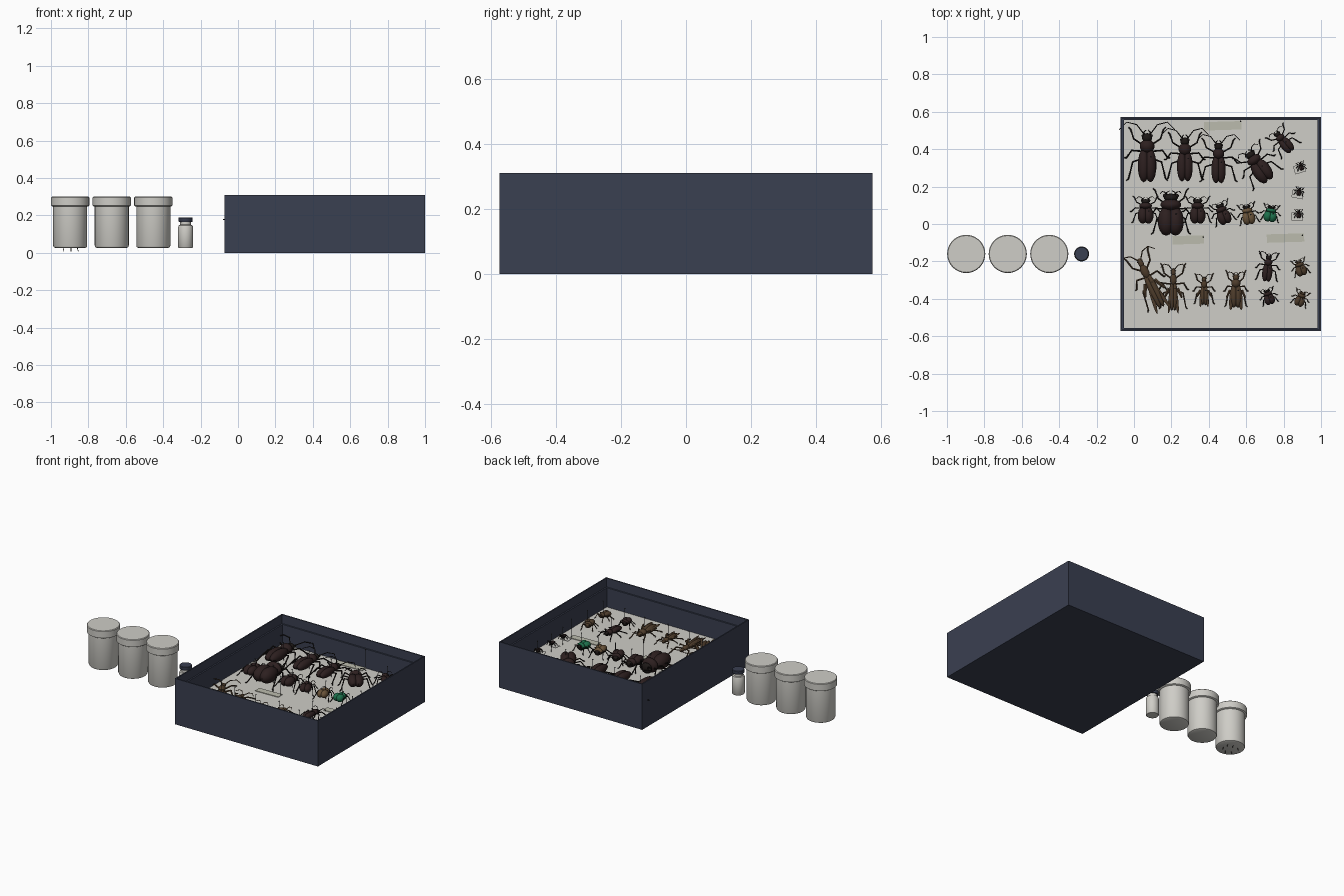
import bpy, bmesh, math
from mathutils import Matrix, Vector

cube = bpy.data.objects.get("Cube")
if cube:
    bpy.data.objects.remove(cube, do_unlink=True)


def material(name, r, g, b):
    m = bpy.data.materials.new(name)
    m.use_nodes = True
    m.diffuse_color = (r, g, b, 1)
    m.node_tree.nodes["Principled BSDF"].inputs["Base Color"].default_value = (r, g, b, 1)
    return m


NAVY = material("navy", .042, .05, .082)
WHITE = material("off white", .62, .61, .57)
PAPER = material("label paper", .5, .5, .42)
DARK = material("dark maroon", .026, .014, .014)
BLACK = material("limb black", .012, .009, .008)
BROWN = material("brown", .075, .045, .024)
TAN = material("tan", .14, .085, .04)
GREEN = material("green", .012, .16, .07)
STEEL = material("pin steel", .06, .06, .065)
FLOOR = .12


def finish(bm, name, mats, smooth=True):
    bmesh.ops.recalc_face_normals(bm, faces=bm.faces)
    me = bpy.data.meshes.new(name)
    bm.to_mesh(me)
    bm.free()
    ob = bpy.data.objects.new(name, me)
    bpy.context.collection.objects.link(ob)
    for m in mats:
        me.materials.append(m)
    if smooth:
        bpy.ops.object.select_all(action='DESELECT')
        ob.select_set(True)
        bpy.context.view_layer.objects.active = ob
        bpy.ops.object.shade_smooth_by_angle(angle=math.radians(40))
    return ob


def paint(verts, index):
    for f in {f for v in verts for f in v.link_faces}:
        f.material_index = index


def blob(bm, center, size, turn=0, index=0):
    mat = Matrix.Translation(center) @ Matrix.Rotation(turn, 4, 'Z') @ Matrix.Diagonal((*size, 1))
    paint(bmesh.ops.create_uvsphere(bm, u_segments=14, v_segments=8, radius=1, matrix=mat)["verts"], index)


def tube(bm, points, r, index=0, taper=.6):
    pts = [Vector(p) for p in points]
    n = len(pts) - 1
    for i, (a, b) in enumerate(zip(pts, pts[1:])):
        d = b - a
        mat = Matrix.Translation((a + b) / 2) @ d.to_track_quat('Z', 'Y').to_matrix().to_4x4()
        r1, r2 = (r * (1 - (1 - taper) * k / n) for k in (i, i + 1))
        paint(bmesh.ops.create_cone(bm, cap_ends=True, segments=6, radius1=r1, radius2=r2,
                                    depth=d.length, matrix=mat)["verts"], index)


def plate(name, x, y, z, sx, sy, sz, mat, turn=0):
    bm = bmesh.new()
    bmesh.ops.create_cube(bm, size=1, matrix=Matrix.Translation((x, y, z))
                          @ Matrix.Rotation(turn, 4, 'Z') @ Matrix.Diagonal((sx, sy, sz, 1)))
    return finish(bm, name, [mat], False)


def lathe(name, x, y, profile, mat, steps=40):
    bm = bmesh.new()
    rings = [[bm.verts.new((x + r * math.cos(math.tau * i / steps),
                            y + r * math.sin(math.tau * i / steps), z)) for i in range(steps)]
             for r, z in profile]
    for a, b in zip(rings, rings[1:]):
        for i in range(steps):
            j = (i + 1) % steps
            bm.faces.new((a[i], a[j], b[j], b[i]))
    bm.faces.new(rings[0])
    bm.faces.new(rings[-1])
    return finish(bm, name, [mat])


def pin(name, x, y, top=.13):
    bm = bmesh.new()
    tube(bm, [(x, y, FLOOR), (x, y, FLOOR + top)], .0016, taper=1)
    blob(bm, (x, y, FLOOR + top), (.004, .004, .004))
    finish(bm, name, [STEEL])


# Display case: rectangular loops stepped inward to form walls and ledge
bm = bmesh.new()
loops = []
for inset, z in [(0, 0), (0, .31), (.008, .31), (.008, .25), (.018, .25), (.018, FLOOR - .01)]:
    x0, x1, y0, y1 = -.072 + inset, 1 - inset, -.573 + inset, .573 - inset
    loops.append([bm.verts.new((x, y, z)) for x, y in ((x0, y0), (x1, y0), (x1, y1), (x0, y1))])
for a, b in zip(loops, loops[1:]):
    for i in range(4):
        j = (i + 1) % 4
        bm.faces.new((a[i], a[j], b[j], b[i]))
bm.faces.new(loops[0])
bm.faces.new(loops[-1])
finish(bm, "display_case", [NAVY], False)
plate("case_floor", .464, 0, FLOOR - .005, 1.036, 1.11, .01, WHITE)

# Paper labels with their pins
for i, (x, y, sx, px, py) in enumerate([(.475, .525, .2, .57, .55), (.29, -.085, .17, .37, -.07),
                                         (.81, -.075, .2, .9, -.06)]):
    plate(f"label_{i + 1}", x, y, FLOOR + .004, sx, .045, .004, PAPER, .03)
    pin(f"label_pin_{i + 1}", px, py)

# Lidded jars
for i, x in enumerate((-.897, -.675, -.453)):
    lathe(f"jar_body_{i + 1}", x, -.16, [(.078, .025), (.087, .029), (.091, .038), (.091, .25)], WHITE)
    lathe(f"jar_lid_{i + 1}", x, -.16, [(.096, .248), (.102, .252), (.102, .296), (.098, .3)], WHITE)

# Tiny legs poking from the underside of the end jar
bm = bmesh.new()
for dx, dy in [(-.03, -.03), (.005, -.045), (.04, -.02), (-.03, .03), (.01, .035), (.04, .02)]:
    tube(bm, [(-.9 + dx, -.16 + dy, .03), (-.9 + dx * 1.15, -.16 + dy, .008)], .002)
finish(bm, "jar_stray_legs", [BLACK])

# Small vial
lathe("vial_body", -.28, -.16, [(.036, .025), (.04, .03), (.04, .138), (.036, .147),
                                (.029, .15), (.029, .168)], WHITE)
lathe("vial_cap", -.28, -.16, [(.036, .166), (.038, .169), (.038, .187), (.035, .19)], NAVY)


def insect(name, x, y, length, width, tilt, body, span, feelers=.25, wings=0, lift=0):
    """Build one pinned insect facing local +y; feelers is a fraction of length."""
    L, w, h = length, width / 2, width * .4 + .012 + lift
    bm = bmesh.new()
    thick = .012 * L + .0022
    slim = width < .3 * L
    # Paired wing cases, thorax, head
    for s in (-1, 1):
        blob(bm, (s * w * .36, -.17 * L, h), (w * .64, .32 * L, w * .7))
    blob(bm, (0, .2 * L, h), (w * .8, .13 * L, w * .68))
    blob(bm, (0, .36 * L, h * .9), (w * .55, .09 * L, w * .5), index=1)
    for s in (-1, 1):
        blob(bm, (s * w * .45, .4 * L, h), (w * .16,) * 3, index=1)
        # Legs: front, middle, hind
        for ry, kx, ky, fx, fy in [(.22, .65, .34, .8, .52), (.1, .75, .12, 1, -.02),
                                   (-.03, .7, -.1, .9, -.42)]:
            tube(bm, [(s * w * .4, ry * L, h * .8), (s * span * kx, ky * L, h * 1.1),
                      (s * span * fx, fy * L, .012 + lift), (s * span * (fx + .1), (fy * 1.08) * L, .005 + lift)],
                 thick, 1)
        # Feelers sweep outward and back
        f = feelers * L
        tube(bm, [(s * w * .3, .42 * L, h), (s * (w * .3 + f * .3), .42 * L + f * .4, h * 1.3),
                  (s * (w * .3 + f * .7), .42 * L + f * .5, h * 1.3),
                  (s * (w * .3 + f), .42 * L + f * .2, h * 1.1)], thick * .65, 1)
        # Slender folded wings and strong hind thighs
        if wings:
            blob(bm, (s * w * .7, -.2 * L, h * 1.2), (w * .42, .36 * L, w * .2), s * wings)
            tube(bm, [(s * w, 0, h), (s * (w + .1 * L), -.2 * L, h * 1.3)], thick * 2, 1)
    # Jaws on broad beetles
        if not slim:
            tube(bm, [(s * w * .3, .42 * L, h * .9), (s * w * .35, .47 * L, h * .9),
                      (s * w * .1, .51 * L, h * .9)], thick, 1, .4)
    bmesh.ops.transform(bm, verts=bm.verts, matrix=Matrix.Translation((x, y, FLOOR))
                        @ Matrix.Rotation(tilt, 4, 'Z'))
    finish(bm, name, [body, BROWN if body is BROWN else BLACK])
    pin(name + "_pin", x + w * .4, y, .12)


# Top row: long-feelered beetles and two tilted ones
insect("longhorn_large", .07, .36, .28, .1, 0, DARK, .11, .48)
insect("longhorn_medium", .272, .35, .25, .085, 0, DARK, .1, .45)
insect("longhorn_small", .452, .33, .23, .078, 0, DARK, .1, .45)
insect("tilted_beetle_large", .665, .31, .2, .1, .62, DARK, .1)
insect("tilted_beetle_small", .8, .44, .14, .062, .7, DARK, .07)

# Middle row: round beetles
insect("round_beetle_left", .062, .07, .14, .085, 0, DARK, .075)
insect("giant_beetle", .197, .055, .24, .14, 0, DARK, .105, .15)
insect("round_beetle_right", .34, .07, .14, .085, 0, DARK, .075)
insect("round_beetle_small", .475, .055, .12, .075, .35, DARK, .06)
insect("tan_beetle", .61, .05, .11, .07, .2, TAN, .055)
insect("green_beetle", .73, .055, .09, .072, -.15, GREEN, .05)

# Bottom row: winged insects and small beetles
insect("grasshopper", .085, -.31, .31, .055, .45, BROWN, .08, .3, .18)
insect("mantis", .21, -.345, .24, .045, 0, BROWN, .075, .25, .12)
insect("cricket", .375, -.355, .16, .042, 0, BROWN, .055, .25, .1)
insect("cicada", .545, -.355, .19, .062, 0, BROWN, .06, .2, .1)
insect("ground_beetle", .715, -.235, .15, .055, -.1, DARK, .06, .3)
insect("dung_beetle", .72, -.39, .085, .058, .3, DARK, .045)
insect("brown_beetle", .89, -.235, .09, .062, .3, BROWN, .045)
insect("brown_beetle_tilted", .89, -.4, .085, .055, -.35, BROWN, .045)

# Tiny specimens mounted on raised cards
for i, (x, y, turn) in enumerate([(.89, .3, .3), (.88, .165, -.2), (.878, .045, 0)]):
    plate(f"specimen_card_{i + 1}", x - .005, y - .005, FLOOR + .04, .06, .045, .003, WHITE, turn)
    insect(f"tiny_beetle_{i + 1}", x + .003, y + .008, .045, .024, turn, DARK, .025, lift=.042)
